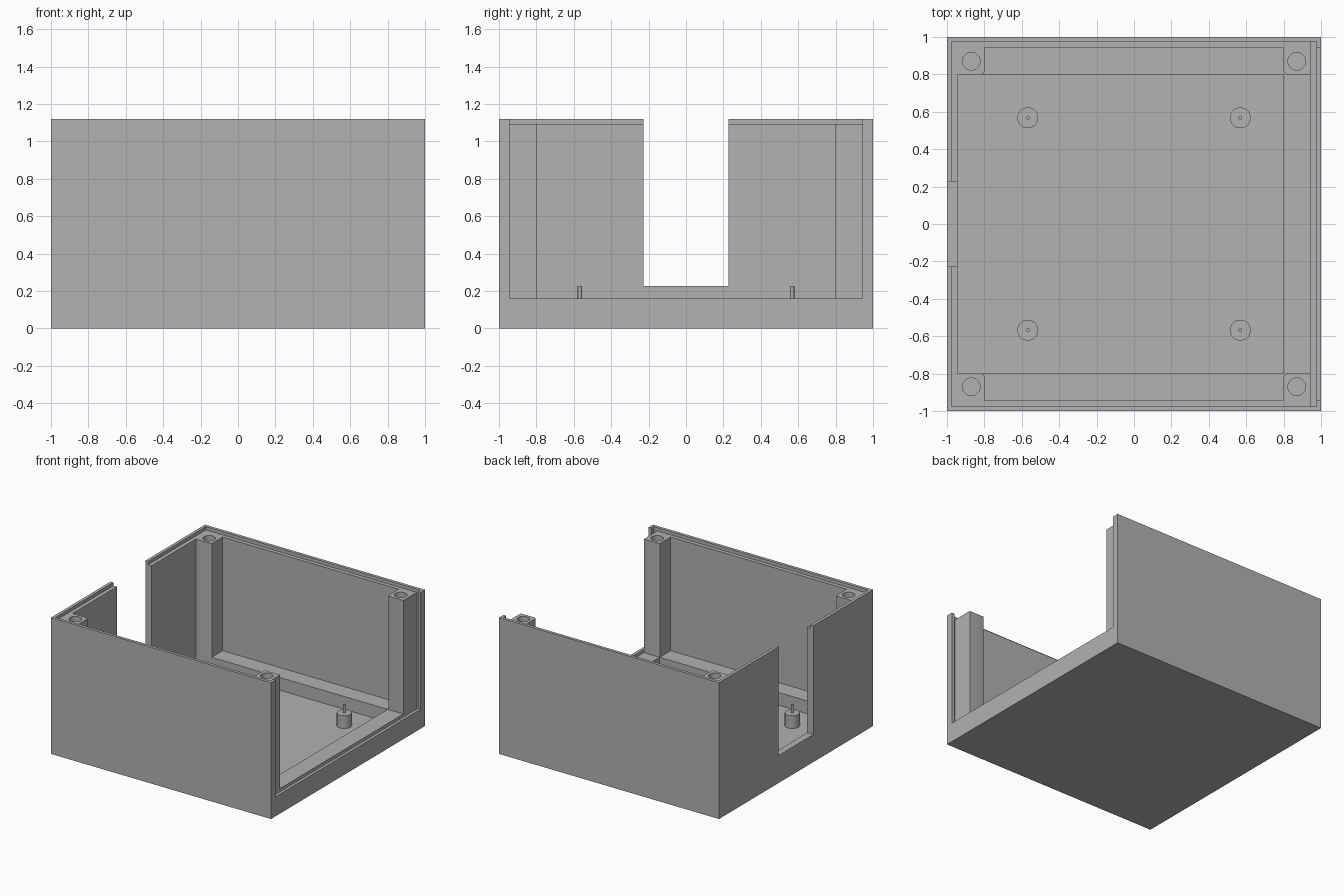
import bpy
import bmesh

if "Cube" in bpy.data.objects:
    bpy.data.objects.remove(bpy.data.objects["Cube"])

# One plain plastic colour
grey = bpy.data.materials.new("grey_plastic")
grey.use_nodes = True
grey.diffuse_color = (0.445, 0.445, 0.445, 1)
grey.node_tree.nodes["Principled BSDF"].inputs["Base Color"].default_value = grey.diffuse_color

WALL = 0.943      # inner face of the walls
LIP = 0.975       # inner face of the thin rim and panel slot
POST = 0.8        # inner face of the corner posts
FLOOR, LEDGE, SEAT, TOP = 0.055, 0.16, 1.093, 1.12
ABOVE = TOP + 0.2


def make_object(name, bm):
    mesh = bpy.data.meshes.new(name)
    bmesh.ops.recalc_face_normals(bm, faces=bm.faces)
    bm.to_mesh(mesh)
    bm.free()
    mesh.materials.append(grey)
    obj = bpy.data.objects.new(name, mesh)
    bpy.context.collection.objects.link(obj)
    return obj


def box(name, xs, ys, zs, round_corner=None):
    bm = bmesh.new()
    bmesh.ops.create_cube(bm, size=1)
    for v in bm.verts:
        v.co = [r[0] if c < 0 else r[1] for r, c in zip((xs, ys, zs), v.co)]
    if round_corner:
        edges = [e for e in bm.edges if all(
            abs(v.co.x - round_corner[0]) + abs(v.co.y - round_corner[1]) < 1e-4
            for v in e.verts)]
        bmesh.ops.bevel(bm, geom=edges, offset=0.015, segments=3,
                        profile=0.5, affect='EDGES')
    return make_object(name, bm)


def cylinder(name, x, y, z0, z1, radius, sides=32):
    bm = bmesh.new()
    bmesh.ops.create_cone(bm, cap_ends=True, segments=sides, radius1=radius,
                          radius2=radius, depth=z1 - z0)
    bmesh.ops.translate(bm, verts=bm.verts, vec=(x, y, (z0 + z1) / 2))
    return make_object(name, bm)


def activate(obj):
    bpy.ops.object.select_all(action='DESELECT')
    obj.select_set(True)
    bpy.context.view_layer.objects.active = obj


def cut(target, cutter):
    mod = target.modifiers.new("cut", 'BOOLEAN')
    mod.operation, mod.solver, mod.object = 'DIFFERENCE', 'EXACT', cutter
    activate(target)
    bpy.ops.object.modifier_apply(modifier=mod.name)
    bpy.data.objects.remove(cutter)


def smooth(obj):
    activate(obj)
    bpy.ops.object.shade_smooth_by_angle()


def sym(a):
    return (-a, a)


# Case: a solid block hollowed out step by step
case = box("case", sym(1), sym(1), (0, TOP))
cutters = [
    ("cavity", sym(WALL), sym(WALL), (LEDGE, ABOVE)),
    ("floor_recess", (-WALL, POST), sym(POST), (FLOOR, ABOVE)),
    ("side_opening", (POST, 1.2), sym(WALL), (LEDGE, ABOVE)),
    ("panel_slot", (WALL, LIP), sym(LIP), (LEDGE - 0.03, ABOVE)),
    ("lid_seat", sym(LIP), sym(LIP), (SEAT, ABOVE)),
    ("cable_notch", (-1.2, -0.9), sym(0.226), (0.226, ABOVE)),
]
for spec in cutters:
    cut(case, box(*spec))

for sx, side in ((-1, "right"), (1, "left")):
    for sy, end in ((-1, "front"), (1, "back")):
        tag = f"{end}_{side}"
        # Corner post with a screw hole
        post = box("corner_post_" + tag, sorted((sx * POST, sx * WALL)),
                   sorted((sy * POST, sy * WALL)), (LEDGE, SEAT),
                   (sx * POST, sy * POST))
        cut(post, cylinder("hole", sx * 0.87, sy * 0.87, LEDGE + 0.01, ABOVE, 0.047))
        smooth(post)
        # Standoff and locating pin
        x, y = sx * 0.568, sy * 0.568
        smooth(cylinder("standoff_" + tag, x, y, FLOOR, LEDGE, 0.056))
        smooth(cylinder("pin_" + tag, x, y, LEDGE, 0.226, 0.011, 16))
